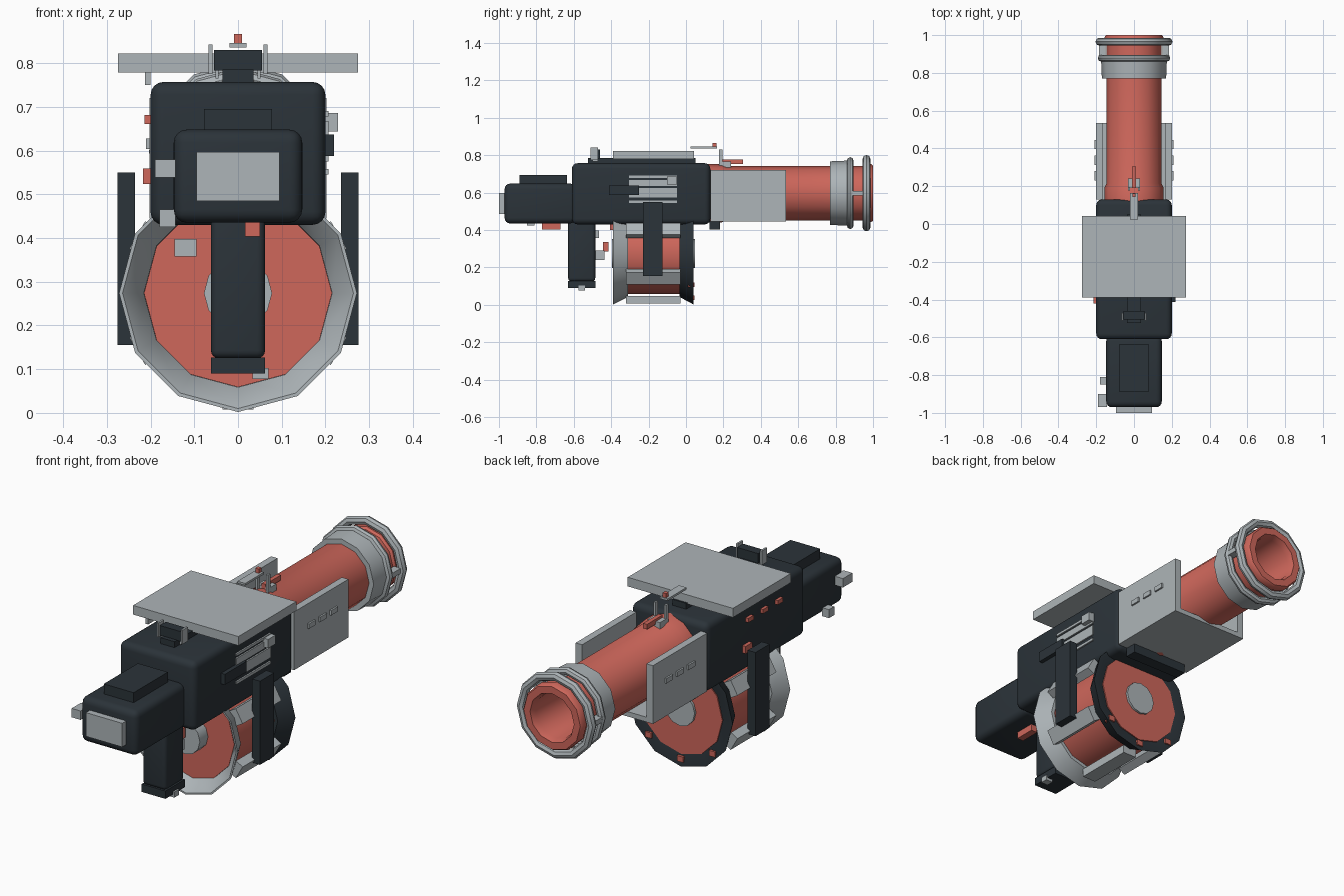
import bpy, bmesh
from math import sin, cos, pi, radians
from mathutils import Vector

old = bpy.data.objects.get("Cube")
if old:
    bpy.data.objects.remove(old, do_unlink=True)


def material(name, rgb):
    m = bpy.data.materials.new(name)
    m.use_nodes = True
    m.diffuse_color = (*rgb, 1)
    m.node_tree.nodes["Principled BSDF"].inputs["Base Color"].default_value = (*rgb, 1)
    return m


DARK = material("charcoal", (0.024, 0.033, 0.041))
GREY = material("light grey", (0.42, 0.46, 0.48))
RED = material("coral red", (0.62, 0.135, 0.105))


def finish(name, bm, mat, smooth=False):
    bmesh.ops.recalc_face_normals(bm, faces=bm.faces)
    mesh = bpy.data.meshes.new(name)
    bm.to_mesh(mesh)
    bm.free()
    mesh.materials.append(mat)
    ob = bpy.data.objects.new(name, mesh)
    bpy.context.collection.objects.link(ob)
    if smooth:
        bpy.ops.object.select_all(action='DESELECT')
        ob.select_set(True)
        bpy.context.view_layer.objects.active = ob
        bpy.ops.object.shade_smooth_by_angle(angle=radians(40))
    return ob


def box(name, mat, x, y, z, bevel=0):
    """Box from (min, max) ranges on each axis."""
    bm = bmesh.new()
    bmesh.ops.create_cube(bm, size=1)
    for v in bm.verts:
        v.co = Vector([(r[0] + r[1]) / 2 + c * (r[1] - r[0])
                       for r, c in zip((x, y, z), v.co)])
    if bevel:
        bmesh.ops.bevel(bm, geom=bm.edges[:], offset=bevel, segments=4,
                        profile=0.5, affect='EDGES')
    return finish(name, bm, mat, bool(bevel))


def pair(name, mat, x, y, z):
    box(name + "_left", mat, x, y, z)
    box(name + "_right", mat, (-x[1], -x[0]), y, z)


def lathe(name, mat, profile, cz, sides=12):
    """Closed (y, radius) profile turned about a y-wise axis at height cz."""
    bm = bmesh.new()
    rings = []
    for i in range(sides):
        a = 2 * pi * i / sides
        rings.append([bm.verts.new((r * cos(a), y, cz + r * sin(a))) for y, r in profile])
    n = len(profile)
    for i in range(sides):
        p, q = rings[i], rings[(i + 1) % sides]
        for j in range(n):
            k = (j + 1) % n
            bm.faces.new((p[j], p[k], q[k], q[j]))
    bmesh.ops.remove_doubles(bm, verts=bm.verts, dist=1e-5)
    return finish(name, bm, mat, True)


def disc(name, mat, y0, y1, r, cz):
    return lathe(name, mat, [(y0, 0), (y0, r), (y1, r), (y1, 0)], cz)


def hoop(name, mat, y, major, minor, cz):
    pts = [(y + minor * cos(pi * t / 4), major + minor * sin(pi * t / 4)) for t in range(8)]
    return lathe(name, mat, pts, cz)


# Main body, stock and grip
box("body", DARK, (-0.2, 0.2), (-0.61, 0.13), (0.43, 0.757), 0.03)
box("stock", DARK, (-0.147, 0.147), (-0.97, -0.59), (0.435, 0.648), 0.03)
box("stock_pad", DARK, (-0.078, 0.078), (-0.89, -0.635), (0.64, 0.695))
box("stock_end_plate", GREY, (-0.095, 0.095), (-1, -0.96), (0.485, 0.597))
box("stock_upper_lug", GREY, (-0.19, -0.143), (-0.97, -0.9), (0.538, 0.58))
box("stock_lower_lug", GREY, (-0.18, -0.143), (-0.85, -0.81), (0.425, 0.465))
box("stock_latch", RED, (0.016, 0.05), (-0.77, -0.67), (0.403, 0.44))
box("grip", DARK, (-0.062, 0.062), (-0.63, -0.485), (0.125, 0.46), 0.018)
box("grip_base", DARK, (-0.062, 0.062), (-0.63, -0.485), (0.09, 0.127))
box("grip_lug", GREY, (0.033, 0.07), (-0.575, -0.54), (0.077, 0.103))
box("trigger_bracket", GREY, (-0.025, 0.025), (-0.49, -0.435), (0.24, 0.29))
box("trigger", RED, (-0.015, 0.015), (-0.445, -0.415), (0.285, 0.335))
box("trigger_lug", GREY, (-0.145, -0.095), (-0.49, -0.465), (0.358, 0.398))
box("drum_catch", RED, (-0.03, 0.03), (-0.405, -0.385), (0.4, 0.44))

# Drum magazine with flared rims
DZ = 0.274
disc("drum_core", RED, -0.335, 0.036, 0.215, DZ)
disc("drum_hub", GREY, -0.396, 0.047, 0.078, DZ)
lathe("drum_front_rim", GREY,
      [(-0.39, 0.272), (-0.31, 0.232), (-0.31, 0.212), (-0.335, 0.216), (-0.39, 0.264)], DZ)
lathe("drum_back_rim", DARK,
      [(0.04, 0.272), (-0.035, 0.232), (-0.035, 0.21), (0.03, 0.21), (0.04, 0.262)], DZ)
for i in range(6):
    rib = box("drum_rib_%d" % (i + 1), GREY, (-0.02, 0.02), (-0.32, -0.03), (-0.036, 0.036))
    a = radians(30 + 60 * i)
    rib.rotation_euler.y = -a
    rib.location = (0.246 * cos(a), 0, DZ + 0.246 * sin(a))
for i, deg in enumerate((-45, -90, -135)):
    a = radians(deg)
    bx, bz = 0.236 * cos(a), DZ + 0.236 * sin(a)
    box("drum_bolt_%d" % (i + 1), RED, (bx - 0.016, bx + 0.016), (0.01, 0.045),
        (bz - 0.013, bz + 0.013))
pair("drum_strap", DARK, (0.235, 0.276), (-0.23, -0.125), (0.155, 0.55))
box("drum_stop", DARK, (-0.15, 0.15), (0.125, 0.182), (0.402, 0.447))

# Barrel and muzzle
BZ = 0.597
lathe("barrel", RED, [(0.1, 0.157), (0.19, 0.157), (0.215, 0.146), (0.95, 0.146),
                      (0.96, 0.155), (0.99, 0.155), (1.0, 0.148), (1.0, 0.115),
                      (0.97, 0.105), (0.6, 0.105), (0.6, 0), (0.1, 0)], BZ)
lathe("muzzle_collar", GREY, [(0.77, 0.14), (0.77, 0.17), (0.865, 0.174), (0.865, 0.14)], BZ)
hoop("muzzle_small_hoop", GREY, 0.878, 0.174, 0.018, BZ)
hoop("muzzle_large_hoop", GREY, 0.965, 0.183, 0.021, BZ)
pair("hoop_spacer", GREY, (0.15, 0.186), (0.885, 0.95), (BZ - 0.012, BZ + 0.012))

# Channel shroud around the barrel
pair("shroud_side", GREY, (0.168, 0.202), (0.13, 0.535), (0.445, 0.72))
box("shroud_floor", GREY, (-0.17, 0.17), (0.13, 0.535), (0.445, 0.468))
for i in range(3):
    y = 0.23 + 0.083 * i
    pair("shroud_vent_%d" % (i + 1), GREY, (0.2, 0.21), (y, y + 0.05), (0.604, 0.627))

# Top cover, rail and rear sight
box("top_cover", GREY, (-0.275, 0.275), (-0.39, 0.042), (0.779, 0.822))
box("top_rail", DARK, (-0.036, 0.036), (-0.525, 0.05), (0.75, 0.785))
box("rear_sight_block", DARK, (-0.055, 0.055), (-0.505, -0.46), (0.783, 0.83))
pair("rear_sight_prong", GREY, (0.058, 0.067), (-0.51, -0.47), (0.775, 0.842))
pair("rear_sight_foot", GREY, (0.045, 0.052), (-0.5, -0.47), (0.765, 0.79))
box("cover_hook", GREY, (-0.213, -0.2), (-0.385, -0.345), (0.75, 0.805))

# Front sight
pair("front_sight_post", GREY, (0.022, 0.032), (0.177, 0.195), (0.74, 0.83))
box("front_sight_base", GREY, (-0.032, 0.032), (0.19, 0.24), (0.735, 0.765))
box("front_sight_rod", RED, (-0.01, 0.01), (0.19, 0.305), (0.752, 0.776))
box("sight_arm", GREY, (-0.02, 0.02), (0.025, 0.165), (0.836, 0.846))
box("sight_bead", RED, (-0.009, 0.009), (0.142, 0.162), (0.842, 0.866))

# Left side slats and lever
for i, (z0, z1) in enumerate(((0.545, 0.558), (0.575, 0.625), (0.635, 0.668), (0.678, 0.69))):
    box("side_slat_%d" % (i + 1), GREY, (0.195, 0.207), (-0.305, -0.048), (z0, z1))
box("side_lever", DARK, (0.195, 0.22), (-0.412, -0.25), (0.587, 0.637))
box("side_knob", GREY, (0.195, 0.229), (-0.102, -0.047), (0.644, 0.686))

# Right side buttons
for i in range(3):
    y = -0.18 - 0.11 * i
    box("side_button_%d" % (i + 1), RED, (-0.214, -0.195), (y - 0.02, y + 0.02), (0.661, 0.681))
box("side_switch", RED, (-0.217, -0.195), (-0.185, -0.135), (0.524, 0.559))
